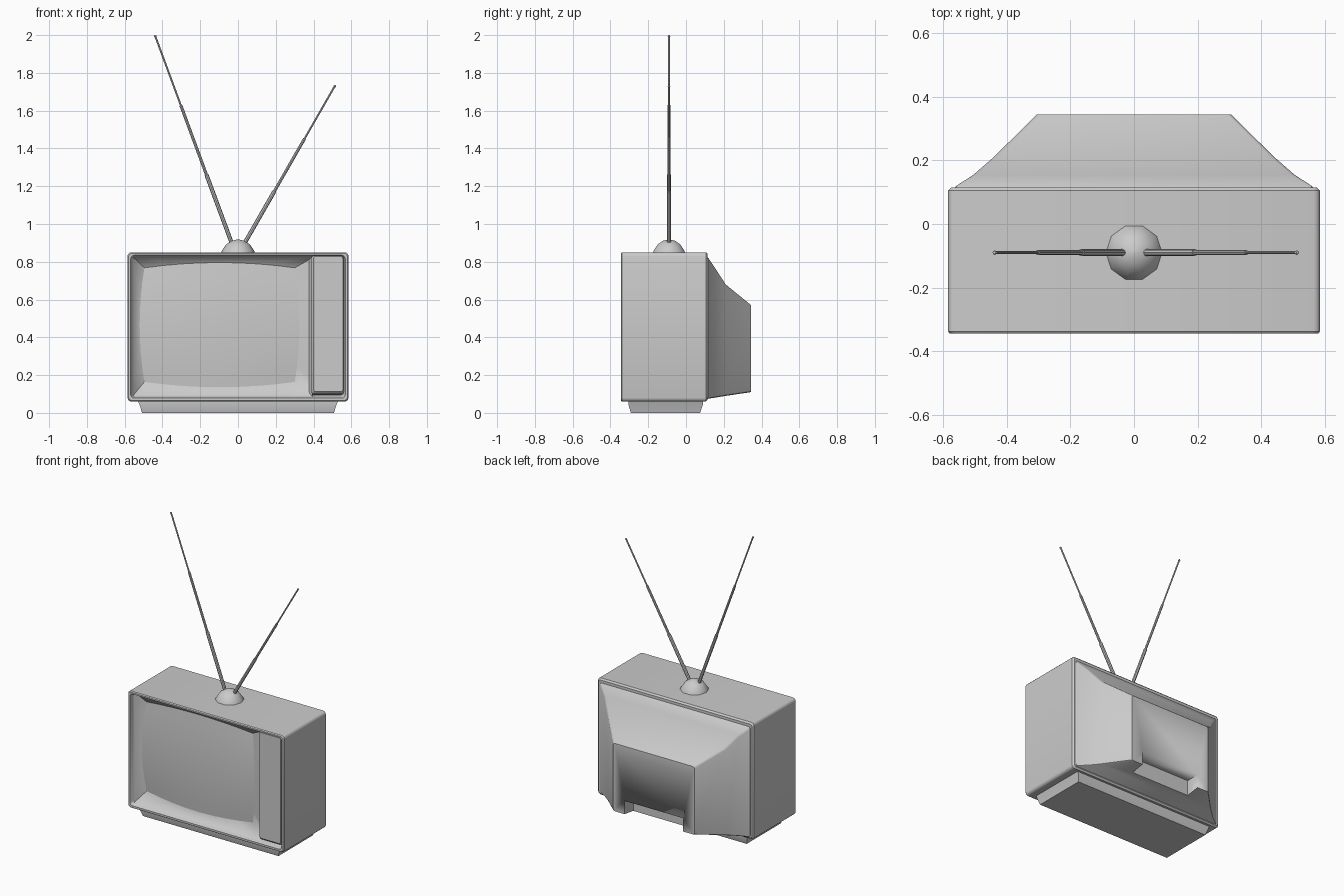
import bpy, bmesh, math
from mathutils import Vector

if "Cube" in bpy.data.objects:
    bpy.data.objects.remove(bpy.data.objects["Cube"])


def finish(name, bm, angle=35):
    bmesh.ops.recalc_face_normals(bm, faces=bm.faces)
    me = bpy.data.meshes.new(name)
    bm.to_mesh(me)
    bm.free()
    ob = bpy.data.objects.new(name, me)
    bpy.context.collection.objects.link(ob)
    bpy.ops.object.select_all(action='DESELECT')
    ob.select_set(True)
    bpy.context.view_layer.objects.active = ob
    bpy.ops.object.shade_smooth_by_angle(angle=math.radians(angle))
    return ob


def loft(name, rings, cap_start=True, cap_end=True, angle=35):
    bm = bmesh.new()
    loops = [[bm.verts.new(p) for p in ring] for ring in rings]
    n = len(loops[0])
    for a, b in zip(loops, loops[1:]):
        for i in range(n):
            j = (i + 1) % n
            bm.faces.new((a[i], a[j], b[j], b[i]))
    if cap_start:
        bm.faces.new(loops[0])
    if cap_end:
        bm.faces.new(loops[-1])
    return finish(name, bm, angle)


def rounded(y, hx, z0, z1, r, segs=3, cx=0):
    # rounded rectangle in the xz plane
    pts = []
    for k, (sx, zc) in enumerate([(1, z1 - r), (-1, z1 - r), (-1, z0 + r), (1, z0 + r)]):
        for i in range(segs + 1):
            a = math.pi / 2 * (k + i / segs)
            pts.append((cx + sx * (hx - r) + r * math.cos(a), y, zc + r * math.sin(a)))
    return pts


def rod(name, p, q, radii):
    # telescoping rod made of stepped cylinders with a ball tip
    p, q = Vector(p), Vector(q)
    d = (q - p).normalized()
    side = Vector((0, 1, 0))
    other = d.cross(side)

    def ring(t, r):
        c = p.lerp(q, t)
        return [c + r * (side * math.cos(k * math.pi / 4) + other * math.sin(k * math.pi / 4)) for k in range(8)]
    rings = []
    for i, r in enumerate(radii):
        rings += [ring(i / len(radii), r), ring((i + 1) / len(radii), r)]
    loft(name, rings)
    bm = bmesh.new()
    bmesh.ops.create_uvsphere(bm, u_segments=8, v_segments=6, radius=0.007)
    bmesh.ops.translate(bm, verts=bm.verts, vec=q - d * 0.006)
    finish(name + "_tip", bm)


# cabinet shell with a rounded lip around the recessed front
loft("cabinet", [
    rounded(0.115, 0.575, 0.07, 0.84, 0.015),
    rounded(0.105, 0.585, 0.06, 0.85, 0.02),
    rounded(-0.338, 0.585, 0.06, 0.85, 0.02),
    rounded(-0.345, 0.58, 0.065, 0.845, 0.02),
    rounded(-0.345, 0.568, 0.078, 0.835, 0.018),
    rounded(-0.325, 0.56, 0.085, 0.828, 0.016),
    rounded(-0.255, 0.55, 0.10, 0.82, 0.015)])

# bulging screen
CX, CZ, HX, HZ, N = -0.0975, 0.466, 0.398, 0.302, 8


def screen_point(u, v):
    return (CX + u * (HX + 0.025 * (1 - v * v)),
            -0.27 - 0.017 * (2 - u * u - v * v),
            CZ + v * (HZ + 0.028 * (1 - u * u)))


bm = bmesh.new()
steps = [-1 + 2 * i / N for i in range(N + 1)]
grid = [[bm.verts.new(screen_point(u, v)) for u in steps] for v in steps]
for j in range(N):
    for i in range(N):
        bm.faces.new((grid[j][i], grid[j][i + 1], grid[j + 1][i + 1], grid[j + 1][i]))
screen = finish("screen", bm)
# the screen's open rim must face forward
if screen.data.polygons[0].normal.y > 0:
    screen.data.flip_normals()

# bezel funnel from the lip to the screen edge
edge = ([(u, -1) for u in steps[:-1]] + [(1, v) for v in steps[:-1]]
        + [(-u, 1) for u in steps[:-1]] + [(-1, -v) for v in steps[:-1]])


def frame(x0, x1, z0, z1, y):
    return [((x0 + x1) / 2 + u * (x1 - x0) / 2, y, (z0 + z1) / 2 + v * (z1 - z0) / 2) for u, v in edge]


loft("bezel", [
    frame(-0.562, 0.395, 0.083, 0.83, -0.325),
    frame(-0.54, 0.375, 0.11, 0.81, -0.295),
    [screen_point(u, v) for u, v in edge],
    [(x, y + 0.02, z) for x, y, z in (screen_point(u, v) for u, v in edge)]], False, False)

# raised control panel beside the screen
loft("control_panel", [
    rounded(-0.25, 0.088, 0.09, 0.838, 0.015, cx=0.475),
    rounded(-0.325, 0.086, 0.10, 0.836, 0.015, cx=0.475),
    rounded(-0.338, 0.078, 0.112, 0.828, 0.012, cx=0.477)])

# tapered rear housing
def box_ring(y, hx, z0, z1):
    return rounded(y, hx, z0, z1, 0.012, 2)


housing = loft("rear_housing", [
    box_ring(0.10, 0.568, 0.073, 0.83),
    box_ring(0.118, 0.562, 0.075, 0.82),
    box_ring(0.155, 0.505, 0.081, 0.765),
    box_ring(0.21, 0.442, 0.09, 0.68),
    box_ring(0.345, 0.305, 0.11, 0.57)])

# notch for connectors at the bottom of the housing
bm = bmesh.new()
bmesh.ops.create_cube(bm, size=1)
for v in bm.verts:
    v.co = (v.co.x * 0.44, 0.345 + v.co.y * 0.19, 0.105 + v.co.z * 0.19)
cutter = finish("notch_cutter", bm)
cutter.hide_render = True
mod = housing.modifiers.new("notch", 'BOOLEAN')
mod.object = cutter
mod.solver = 'EXACT'
bpy.context.view_layer.objects.active = housing
bpy.ops.object.modifier_apply(modifier="notch")
bpy.data.objects.remove(cutter)

# tapered plinth
def plinth_ring(z, hx, y0, y1):
    return [(-hx, y0, z), (hx, y0, z), (hx, y1, z), (-hx, y1, z)]


loft("plinth", [plinth_ring(0, 0.508, -0.292, 0.075),
                plinth_ring(0.045, 0.522, -0.305, 0.09),
                plinth_ring(0.065, 0.53, -0.305, 0.09)])

# antenna dome
loft("antenna_dome", [
    [(r * math.cos(k * math.pi / 5), -0.09 + r * math.sin(k * math.pi / 5), z) for k in range(10)]
    for r, z in [(0.09, 0.845), (0.085, 0.86), (0.062, 0.893), (0.034, 0.911), (0.006, 0.918)]], angle=50)

# telescoping antennas
rod("left_antenna", (-0.03, -0.09, 0.89), (-0.44, -0.09, 2.0), (0.011, 0.008, 0.005))
rod("right_antenna", (0.03, -0.09, 0.89), (0.515, -0.09, 1.735), (0.011, 0.008, 0.005))
